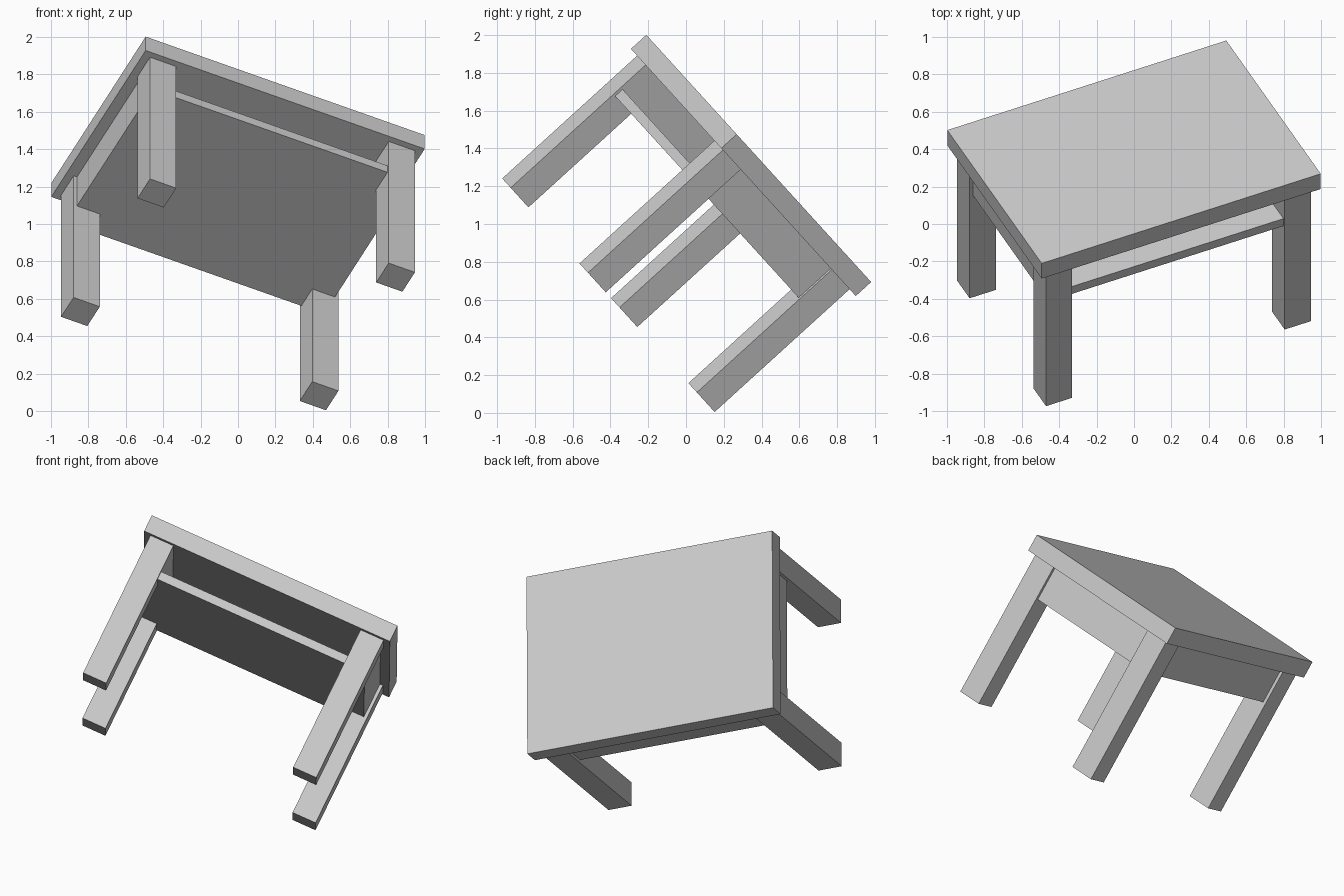
import bpy, bmesh, math
from mathutils import Matrix, Vector

if "Cube" in bpy.data.objects:
    bpy.data.objects.remove(bpy.data.objects["Cube"])

# Table frame: origin at the centre of the top surface, then tilted in the world
POSE = (Matrix.Translation((0, 0.385, 1.347))
        @ Matrix.Rotation(math.radians(-47.7), 4, 'X')
        @ Matrix.Rotation(math.radians(25.5), 4, 'Z'))


def box(name, lo, hi):
    lo, hi = Vector(lo), Vector(hi)
    mesh = bpy.data.meshes.new(name)
    bm = bmesh.new()
    bmesh.ops.create_cube(bm, size=1)
    bmesh.ops.scale(bm, vec=hi - lo, verts=bm.verts)
    bmesh.ops.translate(bm, vec=(lo + hi) / 2, verts=bm.verts)
    bm.to_mesh(mesh)
    bm.free()
    obj = bpy.data.objects.new(name, mesh)
    bpy.context.collection.objects.link(obj)
    obj.matrix_world = POSE
    return obj


HX, HY = 0.826, 0.586            # half size of the top
THICK, HEIGHT, LEG = 0.11, 1.076, 0.155
LX, LY = HX - 0.042, HY - 0.034  # outer faces of the legs
IX, IY = LX - LEG, LY - LEG      # inner faces of the legs
SET = 0.02                       # apron set back from the legs
FLOOR, BOTTOM = -0.287, -0.34    # shelf above and below

# Table top
box("table_top", (-HX, -HY, -THICK), (HX, HY, 0))

# Four legs
for sx, side in ((-1, "left"), (1, "right")):
    for sy, end in ((-1, "front"), (1, "back")):
        xs, ys = sorted((sx * IX, sx * LX)), sorted((sy * IY, sy * LY))
        box(f"{end}_{side}_leg", (xs[0], ys[0], -HEIGHT), (xs[1], ys[1], -THICK))

    # Thick side apron, flush with the inner leg faces
    xs = sorted((sx * IX, sx * (LX - SET)))
    box(f"{side}_apron", (xs[0], -IY, BOTTOM), (xs[1], IY, -THICK))

# Back apron
box("back_apron", (-IX, IY, BOTTOM), (IX, LY - SET, -THICK))

# Shelf closing the compartment from below, open at the front
box("compartment_floor", (-IX, -LY + 0.015, BOTTOM), (IX, IY, FLOOR))
